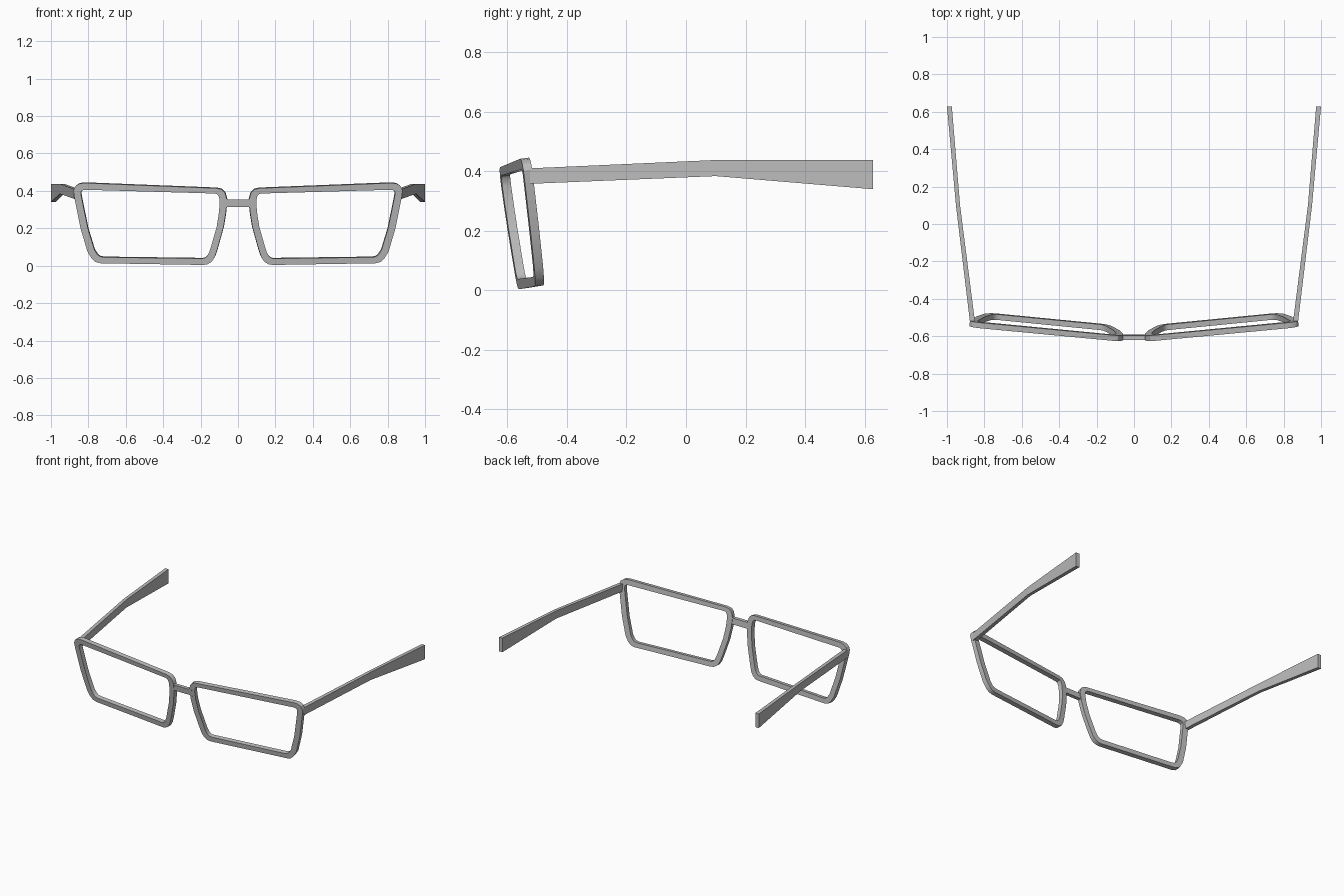
import bpy, bmesh, math
from mathutils import Vector

if "Cube" in bpy.data.objects:
    bpy.data.objects.remove(bpy.data.objects["Cube"])

grey = bpy.data.materials.new("frame_grey")
grey.diffuse_color = (0.5, 0.5, 0.5, 1)
grey.use_nodes = True
grey.node_tree.nodes["Principled BSDF"].inputs["Base Color"].default_value = grey.diffuse_color

THICK = 0.03
NORMAL = Vector((-0.10, 1, 0.135)).normalized()   # rearward normal of a lens plane


def finish(name, bm, smooth=False):
    bmesh.ops.recalc_face_normals(bm, faces=bm.faces)
    me = bpy.data.meshes.new(name)
    bm.to_mesh(me)
    bm.free()
    ob = bpy.data.objects.new(name, me)
    me.materials.append(grey)
    bpy.context.collection.objects.link(ob)
    if smooth:
        bpy.ops.object.select_all(action='DESELECT')
        bpy.context.view_layer.objects.active = ob
        ob.select_set(True)
        bpy.ops.object.shade_smooth_by_angle(angle=math.radians(30))
    return ob


def loft(name, sections, side=1, closed=False, smooth=False):
    """Skin a list of equal-length rings; side = -1 mirrors across x."""
    bm = bmesh.new()
    rings = [[bm.verts.new((p[0] * side, p[1], p[2])) for p in s] for s in sections]
    n, m = len(rings), len(rings[0])
    for i in range(n if closed else n - 1):
        a, b = rings[i], rings[(i + 1) % n]
        for j in range(m):
            k = (j + 1) % m
            bm.faces.new((a[j], a[k], b[k], b[j]))
    if not closed:
        bm.faces.new(rings[0])
        bm.faces.new(rings[-1])
    return finish(name, bm, smooth)


def on_plane(x, z):
    """Front surface of the wrapped, tilted lens plane."""
    return Vector((x, -0.57 - 0.135 * z + 0.10 * (x - 0.1), z))


# Rim outline as paired (outer x, z, inner x, z) points, clockwise from the nose
RIM = [
    (0.060, 0.355, 0.098, 0.350), (0.070, 0.390, 0.104, 0.374),
    (0.088, 0.408, 0.112, 0.383), (0.115, 0.414, 0.125, 0.386),
    (0.820, 0.442, 0.815, 0.406), (0.850, 0.438, 0.830, 0.403),
    (0.870, 0.424, 0.838, 0.396), (0.880, 0.402, 0.840, 0.385),
    (0.875, 0.365, 0.836, 0.362), (0.842, 0.200, 0.803, 0.200),
    (0.805, 0.075, 0.768, 0.085), (0.782, 0.038, 0.752, 0.060),
    (0.762, 0.020, 0.738, 0.049), (0.735, 0.013, 0.718, 0.045),
    (0.185, 0.004, 0.190, 0.038), (0.162, 0.008, 0.176, 0.042),
    (0.140, 0.022, 0.164, 0.053), (0.124, 0.048, 0.155, 0.070),
    (0.110, 0.090, 0.146, 0.095), (0.078, 0.205, 0.114, 0.208),
    (0.064, 0.290, 0.101, 0.290),
]

for label, side in (("right", 1), ("left", -1)):
    # Rim: rectangular section swept round the lens opening
    rings = []
    for ox, oz, ix, iz in RIM:
        o, i = on_plane(ox, oz), on_plane(ix, iz)
        back = NORMAL * THICK
        rings.append([o, i, i + back, o + back])
    loft(label + "_rim", rings, side, closed=True, smooth=True)

    # Temple arm: (y, inner x, outer x, bottom z, top z) stations
    arm = [(-0.525, 0.850, 0.877, 0.358, 0.410),
           (0.10, 0.930, 0.952, 0.384, 0.438),
           (0.628, 0.974, 1.0, 0.340, 0.438)]
    loft(label + "_temple",
         [[(a, y, b), (c, y, b), (c, y, d), (a, y, d)] for y, a, c, b, d in arm], side)

# Bridge: short bar between the rims, flaring slightly where it joins them
bridge = [(-0.078, 0.305, 0.362), (-0.055, 0.314, 0.355),
          (0.055, 0.314, 0.355), (0.078, 0.305, 0.362)]
loft("bridge", [[(x, -0.573 - 0.135 * b, b), (x, -0.548 - 0.135 * b, b),
                 (x, -0.548 - 0.135 * t, t), (x, -0.573 - 0.135 * t, t)]
                for x, b, t in bridge])
